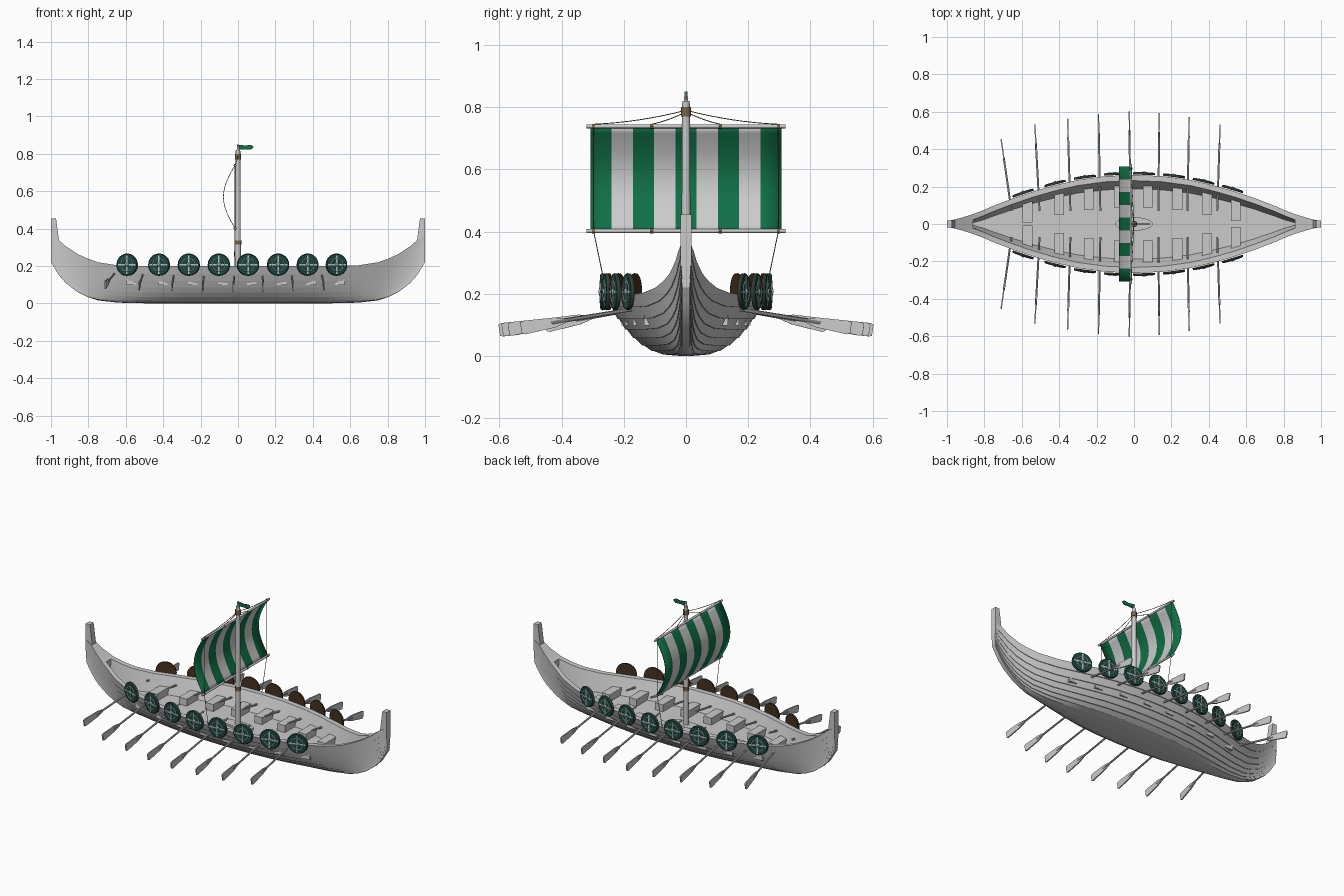
import bpy, bmesh, math
from mathutils import Vector

if "Cube" in bpy.data.objects:
    bpy.data.objects.remove(bpy.data.objects["Cube"])


def mat(name, *rgb):
    m = bpy.data.materials.new(name)
    m.diffuse_color = (*rgb, 1)
    m.use_nodes = True
    m.node_tree.nodes["Principled BSDF"].inputs["Base Color"].default_value = m.diffuse_color
    return m


GREEN = mat("green", .005, .16, .06)
LIGHT = mat("cloth", .8, .8, .8)
TEAL = mat("dark_teal", .012, .06, .05)
PALE = mat("pale_metal", .42, .6, .56)
WOOD = mat("dark_wood", .06, .03, .012)
ROPE = mat("rope", .2, .13, .06)


def finish(name, bm, m=None, smooth=True):
    bmesh.ops.recalc_face_normals(bm, faces=bm.faces)
    me = bpy.data.meshes.new(name)
    bm.to_mesh(me)
    bm.free()
    o = bpy.data.objects.new(name, me)
    bpy.context.collection.objects.link(o)
    if m:
        me.materials.append(m)
    if smooth:
        bpy.ops.object.select_all(action='DESELECT')
        o.select_set(True)
        bpy.context.view_layer.objects.active = o
        bpy.ops.object.shade_smooth_by_angle(angle=math.radians(30))
    return o


def rod(name, a, b, r1, r2=None, m=None, n=16):
    a, b = Vector(a), Vector(b)
    bm = bmesh.new()
    bmesh.ops.create_cone(bm, cap_ends=True, segments=n, radius1=r1,
                          radius2=r1 if r2 is None else r2, depth=(b - a).length)
    o = finish(name, bm, m)
    o.location = (a + b) / 2
    o.rotation_euler = (b - a).to_track_quat('Z', 'Y').to_euler()
    return o


def box(name, c, size, m=None):
    bm = bmesh.new()
    bmesh.ops.create_cube(bm, size=1)
    bmesh.ops.scale(bm, vec=size, verts=bm.verts)
    o = finish(name, bm, m, False)
    o.location = c
    return o


def prism(name, pts, w, m=None):
    """Outline in xz, thickness w along y."""
    bm = bmesh.new()
    f = bm.faces.new([bm.verts.new((x, -w / 2, z)) for x, z in pts])
    e = bmesh.ops.extrude_face_region(bm, geom=[f])
    bmesh.ops.translate(bm, vec=(0, w, 0), verts=[v for v in e['geom'] if isinstance(v, bmesh.types.BMVert)])
    return finish(name, bm, m, False)


def rope(name, a, b, sag=0):
    cu = bpy.data.curves.new(name, 'CURVE')
    cu.dimensions = '3D'
    cu.bevel_depth = .0016
    cu.bevel_resolution = 1
    s = cu.splines.new('POLY')
    s.points.add(8)
    for i, p in enumerate(s.points):
        t = i / 8
        v = Vector(a).lerp(Vector(b), t)
        p.co = (v.x, v.y, v.z - sag * 4 * t * (1 - t), 1)
    o = bpy.data.objects.new(name, cu)
    cu.materials.append(ROPE)
    bpy.context.collection.objects.link(o)


# Hull stations: x, keel height, sheer height, half beam
HALF = [(0, 0, .2, .262), (.15, 0, .2, .256), (.3, 0, .2, .236), (.42, 0, .2, .208),
        (.53, .001, .2, .177), (.64, .004, .203, .14), (.75, .016, .22, .098),
        (.81, .037, .242, .072), (.86, .062, .265, .053), (.92, .108, .305, .034),
        (.957, .15, .337, .025), (.973, .175, .345, .021), (1, .22, .36, .017)]
STATIONS = [(-x, k, s, b) for x, k, s, b in HALF[:0:-1]] + HALF
DECK, STRAKES = .1, 8


def beam(x):
    x = abs(x)
    for p, q in zip(HALF, HALF[1:]):
        if p[0] <= x <= q[0]:
            return p[3] + (q[3] - p[3]) * (x - p[0]) / (q[0] - p[0])


def width(st, v):
    x, k, s, b = st
    return .012 + (b - .012) * v ** (.4 + .8 * abs(x) ** 3)


def section(st, sg):
    """Overlapping-plank outer side, then rim, deck edge and centre line."""
    x, k, s, b = st
    d = .005 * (1 - .75 * abs(x) ** 4)
    out = [(x, 0, k)]
    for i in range(STRAKES):
        for j, off in ((i, d if i else 0), (i + 1, 0)):
            v = (j / STRAKES) ** 1.8
            out.append((x, sg * (width(st, v) + off), k + (s - k) * v))
    rim = max(b - .03, .3 * b)
    low = min(rim, max(.006, width(st, max(0, (DECK - k) / (s - k))) - .014))
    return out, (x, sg * rim, s), (x, sg * low, DECK), (x, 0, DECK), (x, 0, s)


bm = bmesh.new()


def face(*pts):
    bm.faces.new([bm.verts.new(p) for p in pts])


for sg in (1, -1):
    for p, q in zip(STATIONS, STATIONS[1:]):
        (oa, ra, fa, ca, ta), (ob, rb, fb, cb, tb) = section(p, sg), section(q, sg)
        opened = max(abs(p[0]), abs(q[0])) < .87
        la = oa + ([ra, fa, ca] if opened else [ra, ta])
        lb = ob + ([rb, fb, cb] if opened else [rb, tb])
        for j in range(len(la) - 1):
            face(la[j], la[j + 1], lb[j + 1], lb[j])
    for st in STATIONS:
        o, r, f, c, t = section(st, sg)
        if abs(st[0]) == .86:
            face(r, f, c, t)
        if abs(st[0]) == 1:
            face(*o, r, t)
bmesh.ops.remove_doubles(bm, verts=bm.verts, dist=.00005)
finish("hull", bm)

# Upright stem posts
for sg in (1, -1):
    prism("stem_post", [(sg * x, z) for x, z in
                        ((.952, .29), (.957, .337), (.973, .455), (1, .455), (1, .29))], .036)

# Rowing benches, shields and oars on both sides
SHIELD_X = (-.59, -.42, -.262, -.102, .053, .213, .37, .524)
OARS = ((-.655, -.71, .45), (-.505, -.53, .53), (-.34, -.355, .56), (-.18, -.19, .585),
        (-.02, -.025, .6), (.13, .135, .59), (.285, .295, .57), (.445, .46, .53))
for sg in (1, -1):
    for sx, (xi, xo, yo) in zip(SHIELD_X, OARS):
        bx = sx + .02
        box("bench", (bx, sg * (.84 * beam(bx) - .07), DECK + .02), (.052, .12, .044))

        # Shield: wooden back, teal face, ring and cross
        slope = (beam(sx + .04) - beam(sx - .04)) / .08
        nrm = Vector((-slope, sg, 0)).normalized()
        tan = Vector((nrm.y, -nrm.x, 0))
        c = Vector((sx, sg * beam(sx), .207)) + nrm * .003
        rod("shield_back", c, c + nrm * .006, .059, m=WOOD, n=24)
        rod("shield_face", c + nrm * .006, c + nrm * .012, .06, .056, TEAL, 24)
        ang = math.atan2(tan.y, tan.x)
        for size in ((.1, .004, .008), (.008, .004, .1)):
            box("shield_cross", c + nrm * .012, size, PALE).rotation_euler.z = ang
        bpy.ops.mesh.primitive_torus_add(major_segments=24, minor_segments=6, major_radius=.034,
                                         minor_radius=.003, location=c + nrm * .012,
                                         rotation=nrm.to_track_quat('Z', 'Y').to_euler())
        bpy.context.object.name = "shield_ring"
        bpy.context.object.data.materials.append(PALE)
        rod("shield_boss", c + nrm * .012, c + nrm * .018, .012, .006, PALE, 12)

        # Oar
        tip = Vector((xo, sg * yo, .083 + (.6 - yo) * .1))
        grip = Vector((xi, sg * .07, .167))
        d = (tip - grip).normalized()
        rod("oar_shaft", grip, tip - d * .1, .0055, n=10)
        blade = prism("oar_blade", [(-.15, -.006), (-.11, -.016), (-.01, -.022), (0, -.018),
                                    (0, .018), (-.01, .022), (-.11, .016), (-.15, .006)], .007)
        blade.location = tip
        blade.rotation_euler = d.to_track_quat('X', 'Z').to_euler()

# Mast with step, collars, finial and pennant
step = rod("mast_step", (0, 0, DECK - .01), (0, 0, DECK + .012), .1, m=None, n=32)
step.scale.y = .36
rod("mast", (0, 0, DECK), (0, 0, .82), .016, .012)
rod("mast_finial", (0, 0, .82), (0, 0, .85), .007, .004)
rod("lower_collar", (0, 0, .315), (0, 0, .337), .0175, m=ROPE)
rod("upper_collar", (0, 0, .77), (0, 0, .8), .0155, m=ROPE)
prism("pennant", [(.003, .848), (.04, .844), (.07, .848), (.085, .836), (.07, .822), (.04, .824), (.003, .822)],
      .004, GREEN)

# Striped billowing sail
bm = bmesh.new()
N, ROWS, W = 9, 16, .615
grid = [[bm.verts.new((-.016 - .062 * math.sin(math.pi * j / ROWS), W * (i / N - .5), .402 + .336 * j / ROWS))
         for j in range(ROWS + 1)] for i in range(N + 1)]
for i in range(N):
    for j in range(ROWS):
        f = bm.faces.new((grid[i][j], grid[i + 1][j], grid[i + 1][j + 1], grid[i][j + 1]))
        f.material_index = i % 2
sail = finish("sail", bm, GREEN)
sail.data.materials.append(LIGHT)
sol = sail.modifiers.new("thickness", 'SOLIDIFY')
sol.thickness = .003
sol.offset = 0

# Yards, lashings and rigging
for z in (.402, .738):
    rod("yard", (-.016, -.32, z), (-.016, .32, z), .006, n=12)
    for y in (-.297, -.11, .11, .297):
        rod("lashing", (-.016, y - .005, z), (-.016, y + .005, z), .0075, m=ROPE, n=12)
for sg in (1, -1):
    rope("yard_lift", (0, 0, .79), (-.016, sg * .297, .745), .008)
    rope("inner_lift", (0, 0, .785), (-.016, sg * .11, .745), .004)
    rope("brace", (-.016, sg * .297, .738), (-.016, sg * .297, .402))
    rope("sheet", (-.016, sg * .297, .402), (-.02, sg * .255, .2))
